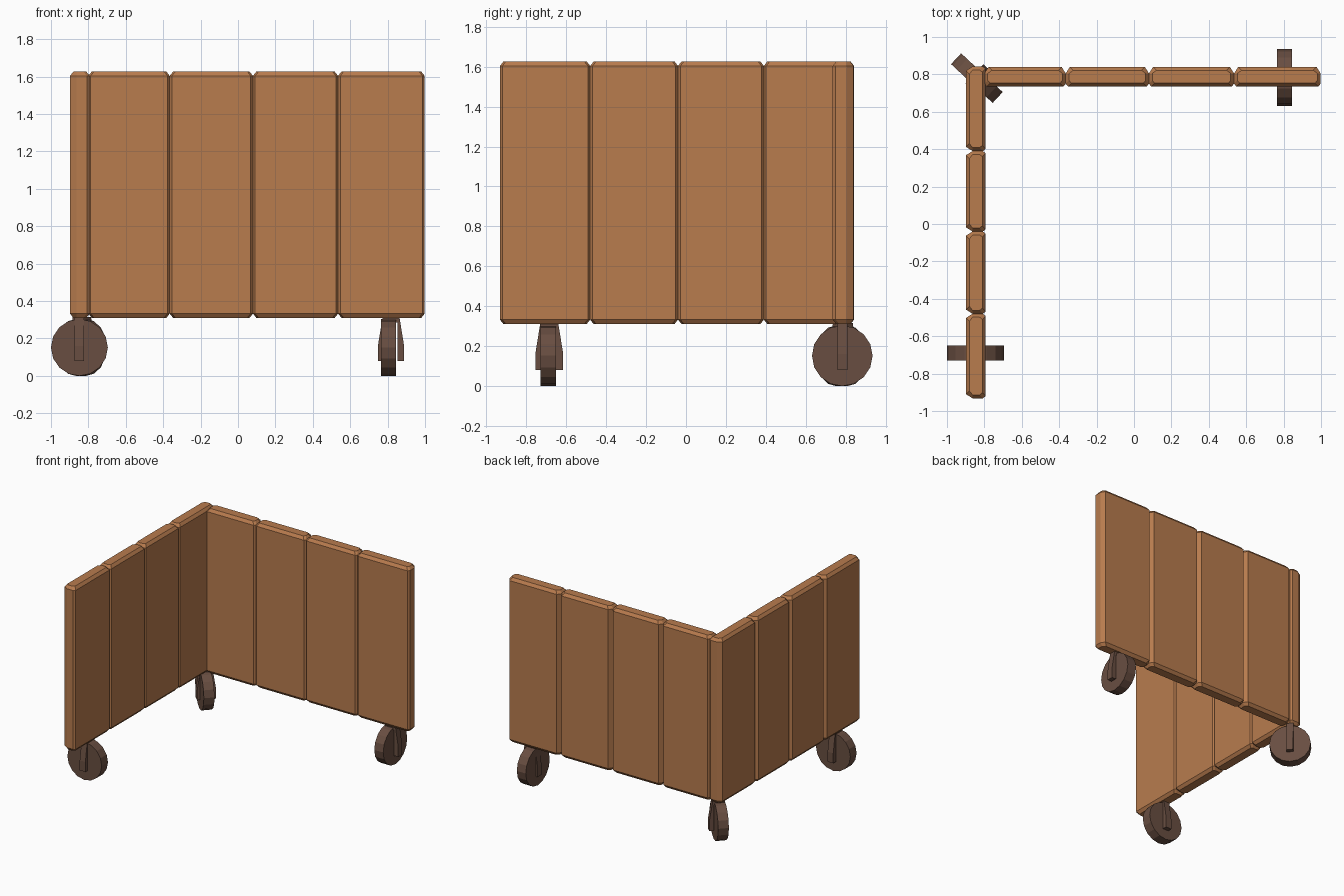
import bpy, bmesh, math
from mathutils import Matrix, Vector

if "Cube" in bpy.data.objects:
    bpy.data.objects.remove(bpy.data.objects["Cube"])


def material(name, rgb):
    m = bpy.data.materials.new(name)
    m.diffuse_color = (*rgb, 1)
    m.use_nodes = True
    m.node_tree.nodes["Principled BSDF"].inputs["Base Color"].default_value = m.diffuse_color
    return m


WOOD = material("wood", (0.48, 0.20, 0.076))
DARK = material("dark_wood", (0.14, 0.076, 0.053))
Z0, Z1, THICK = 0.31, 1.627, 0.105


def finish(bm, name, mat, matrix=Matrix()):
    bmesh.ops.transform(bm, matrix=matrix, verts=bm.verts)
    bmesh.ops.recalc_face_normals(bm, faces=bm.faces)
    me = bpy.data.meshes.new(name)
    bm.to_mesh(me)
    bm.free()
    me.materials.append(mat)
    ob = bpy.data.objects.new(name, me)
    bpy.context.collection.objects.link(ob)
    return ob


def loft(bm, rings):
    # join rings of points into a closed solid
    vs = [[bm.verts.new(p) for p in r] for r in rings]
    n = len(vs[0])
    for a, b in zip(vs, vs[1:]):
        for i in range(n):
            j = (i + 1) % n
            bm.faces.new((a[i], a[j], b[j], b[i]))
    bm.faces.new(vs[0])
    bm.faces.new(vs[-1])


def plank(name, u0, u1, place):
    # chamfered board: u runs along the wall, v from inner to outer face
    def ring(z, inset):
        a, b, i = u0 + inset, u1 - inset, inset
        pts = [(a + .012, i), (b - .012, i), (b, i + .015), (b, .07),
               (b - .022, THICK - i), (a + .022, THICK - i), (a, .07), (a, i + .015)]
        return [place(u, v, z) for u, v in pts]
    bm = bmesh.new()
    loft(bm, [ring(Z0, .018), ring(Z0 + .023, 0), ring(Z1 - .023, 0), ring(Z1, .018)])
    finish(bm, name, WOOD)


# two walls of four planks each
back_edges = [-0.80, -0.365, 0.08, 0.535, 0.998]
side_edges = [-0.932, -0.48, -0.04, 0.39, 0.842]
for i in range(4):
    plank(f"back_plank_{i + 1}", back_edges[i], back_edges[i + 1],
          lambda u, v, z: (u, 0.735 + v, z))
    plank(f"side_plank_{i + 1}", side_edges[i], side_edges[i + 1],
          lambda u, v, z: (-0.793 - v, u, z))


def caster(name, x, y, angle, shift):
    # local x is the axle, wheel rolls along local y
    mat = Matrix.Translation((x, y, 0)) @ Matrix.Rotation(math.radians(angle), 4, 'Z')
    bm = bmesh.new()
    bmesh.ops.create_cone(bm, cap_ends=True, segments=16, radius1=.152, radius2=.152, depth=.079,
                          matrix=Matrix.Translation((0, 0, .152)) @ Matrix.Rotation(math.pi / 2, 4, 'Y'))
    finish(bm, name + "_wheel", DARK, mat)
    # U-shaped fork straddling the wheel
    half = [(.034, .285), (.034, .08), (.07, .08), (.07, .16), (.045, .315)]
    profile = half + [(-a, z) for a, z in reversed(half)]
    bm = bmesh.new()
    loft(bm, [[Vector((a + shift, d, z)) for a, z in profile] for d in (-.025, .025)])
    finish(bm, name + "_fork", DARK, mat)


caster("right_caster", 0.804, 0.783, 0, .014)
caster("front_caster", -0.848, -0.69, 90, .005)
caster("corner_caster", -0.84, 0.78, 47, .008)
